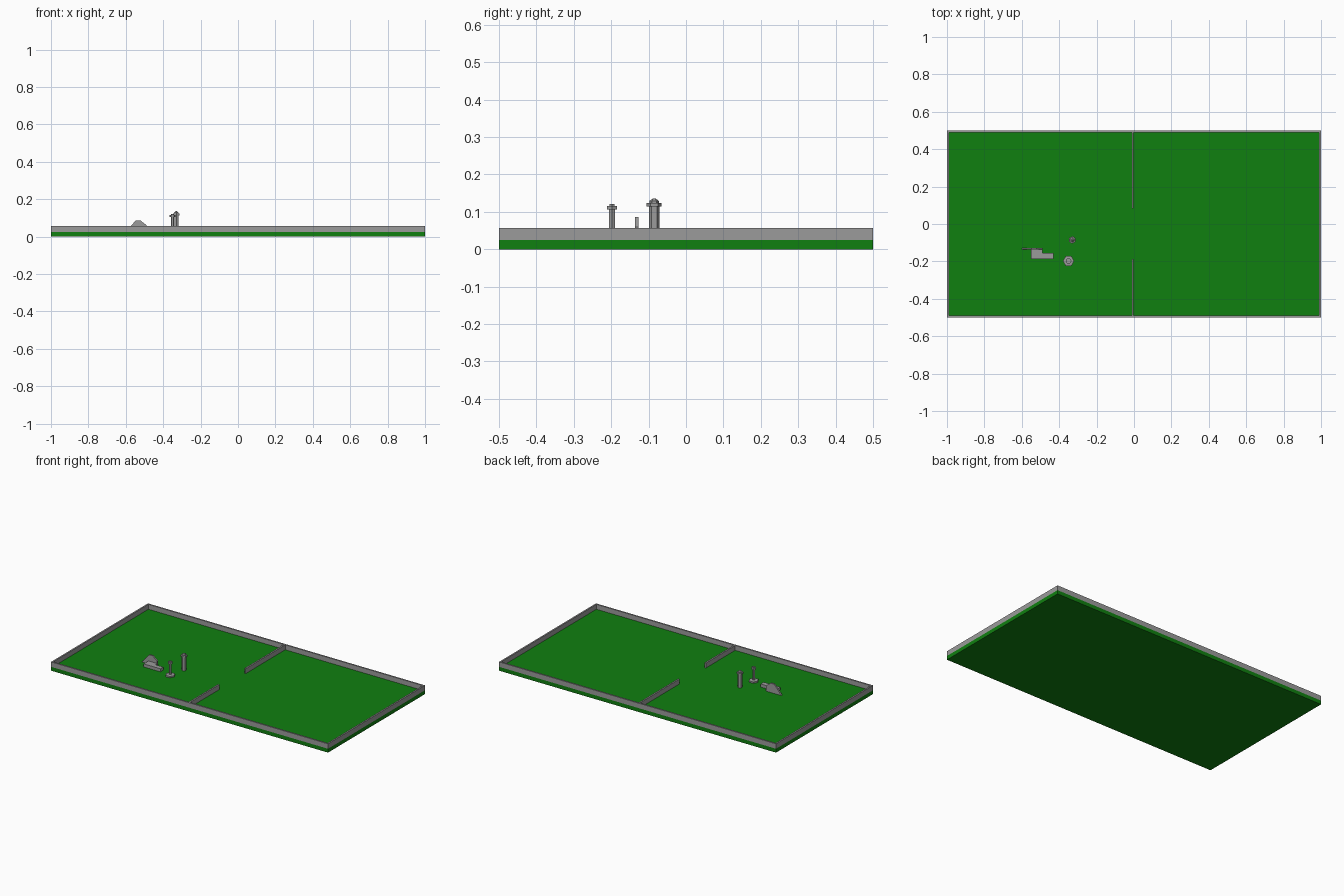
import bpy, bmesh, math

cube = bpy.data.objects.get("Cube")
if cube:
    bpy.data.objects.remove(cube, do_unlink=True)


def material(name, rgb):
    m = bpy.data.materials.new(name)
    m.use_nodes = True
    col = (*rgb, 1.0)
    m.diffuse_color = col
    m.node_tree.nodes["Principled BSDF"].inputs["Base Color"].default_value = col
    return m


GREEN = material("grass green", (0.005, 0.215, 0.005))
GREY = material("stone grey", (0.33, 0.33, 0.33))
GROUND = 0.025
WALL_TOP = 0.057


def finish(name, bm, mat):
    bmesh.ops.recalc_face_normals(bm, faces=bm.faces)
    me = bpy.data.meshes.new(name)
    bm.to_mesh(me)
    bm.free()
    me.materials.append(mat)
    ob = bpy.data.objects.new(name, me)
    bpy.context.scene.collection.objects.link(ob)
    return ob


def prism(name, points, offset, mat):
    """Extrude a flat outline along an offset vector."""
    bm = bmesh.new()
    face = bm.faces.new([bm.verts.new(p) for p in points])
    res = bmesh.ops.extrude_face_region(bm, geom=[face])
    verts = [g for g in res["geom"] if isinstance(g, bmesh.types.BMVert)]
    bmesh.ops.translate(bm, verts=verts, vec=offset)
    return finish(name, bm, mat)


def box(name, x0, x1, y0, y1, z0, z1, mat=GREY):
    pts = [(x0, y0, z0), (x1, y0, z0), (x1, y1, z0), (x0, y1, z0)]
    return prism(name, pts, (0, 0, z1 - z0), mat)


def turret(name, x, y, sides, profile, turn=0.0):
    """Stacked rings of (radius, height), closed at both ends."""
    bm = bmesh.new()
    rings = []
    for r, z in profile:
        rings.append([bm.verts.new((x + r * math.cos(turn + math.tau * i / sides),
                                    y + r * math.sin(turn + math.tau * i / sides), z))
                      for i in range(sides)])
    for a, b in zip(rings, rings[1:]):
        for i in range(sides):
            j = (i + 1) % sides
            bm.faces.new((a[i], a[j], b[j], b[i]))
    bm.faces.new(rings[0])
    bm.faces.new(rings[-1])
    return finish(name, bm, GREY)


# Ground slab
box("ground_slab", -1, 1, -0.5, 0.5, 0, GROUND, GREEN)

# Perimeter walls
T = 0.01
for side, s in (("front", -1), ("back", 1)):
    y0, y1 = sorted((s * 0.5, s * (0.5 - T)))
    box(side + "_wall", -1, 1, y0, y1, GROUND, WALL_TOP)
for side, s in (("right", -1), ("left", 1)):
    x0, x1 = sorted((s * 1.0, s * (1 - T)))
    box(side + "_wall", x0, x1, -0.5 + T, 0.5 - T, GROUND, WALL_TOP)

# Dividing wall with a gap in the middle
box("front_divider", -0.012, -0.002, -0.5 + T, -0.188, GROUND, WALL_TOP)
box("back_divider", -0.012, -0.002, 0.082, 0.5 - T, GROUND, WALL_TOP)

# Slender tower with wide foot and collar
turret("slender_tower", -0.35, -0.198, 6,
       [(0.030, GROUND), (0.030, 0.034), (0.009, 0.036), (0.009, 0.106),
        (0.0155, 0.106), (0.0155, 0.116), (0.008, 0.116), (0.008, 0.121)])

# Stout tower with collar and pointed cap
turret("stout_tower", -0.33, -0.085, 6,
       [(0.0145, GROUND), (0.0145, 0.114), (0.020, 0.114), (0.020, 0.123),
        (0.013, 0.123), (0.013, 0.129), (0.003, 0.136)], math.pi / 6)

# Ruin: sloping gable wall with a low angled block in front
gable = [(-0.60, GROUND), (-0.572, 0.058), (-0.547, 0.086),
         (-0.521, 0.086), (-0.488, 0.060), (-0.488, GROUND)]
prism("gable_wall", [(x, -0.137, z) for x, z in gable], (0, 0.01, 0), GREY)
block = [(-0.55, -0.137), (-0.55, -0.187), (-0.43, -0.187),
         (-0.43, -0.156), (-0.488, -0.156), (-0.488, -0.137)]
prism("low_block", [(x, y, GROUND) for x, y in block], (0, 0, 0.02), GREY)
